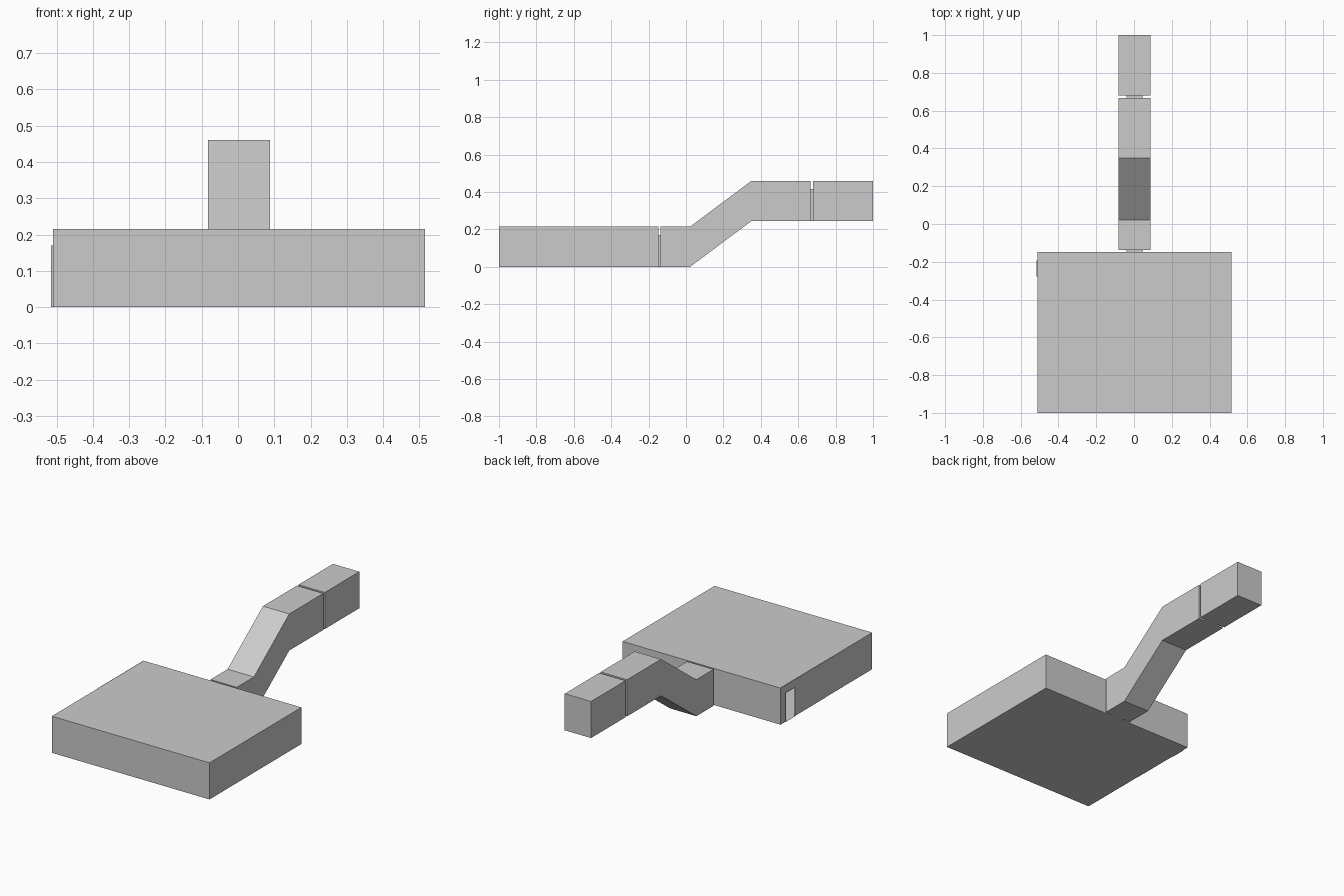
import bpy

if "Cube" in bpy.data.objects:
    bpy.data.objects.remove(bpy.data.objects["Cube"])

CX = 0.0025          # shared centre line of the rooms and passage
HALF_DOOR = 0.0425   # half the doorway width
DOOR_H = 0.17


def make(name, faces):
    """Build an object from a list of polygons, sharing equal corners."""
    verts, index, polys = [], {}, []
    for face in faces:
        poly = []
        for p in face:
            key = tuple(round(c, 5) for c in p)
            if key not in index:
                index[key] = len(verts)
                verts.append(key)
            poly.append(index[key])
        polys.append(poly)
    mesh = bpy.data.meshes.new(name)
    mesh.from_pydata(verts, [], polys)
    mesh.update()
    obj = bpy.data.objects.new(name, mesh)
    bpy.context.collection.objects.link(obj)
    return obj


def wall_outline(a, b, z0, z1, door=None):
    """Wall as (along, height) points; a door cuts a notch up from the floor."""
    pts = [(a, z0)]
    if door is not None:
        l, r, t = door - HALF_DOOR, door + HALF_DOOR, z0 + DOOR_H
        pts += [(l, z0), (l, t), (r, t), (r, z0)]
    return pts + [(b, z0), (b, z1), (a, z1)]


def x_wall(x, a, b, z0, z1, door=None, flip=False):
    f = [(x, y, z) for y, z in wall_outline(a, b, z0, z1, door)]
    return f[::-1] if flip else f


def y_wall(y, a, b, z0, z1, door=None, flip=False):
    f = [(x, y, z) for x, z in wall_outline(a, b, z0, z1, door)]
    return f[::-1] if flip else f


def passage(name, profile, half, front_door, back_door):
    """Side profile (lower line, upper line) swept across x, with end walls."""
    low, high = profile
    x0, x1 = CX - half, CX + half
    loop = low + high[::-1]
    faces = [[(x1, y, z) for y, z in loop], [(x0, y, z) for y, z in loop[::-1]]]
    for line, up in ((low, False), (high, True)):
        for (ya, za), (yb, zb) in zip(line, line[1:]):
            f = [(x0, ya, za), (x1, ya, za), (x1, yb, zb), (x0, yb, zb)]
            faces.append(f if up else f[::-1])
    faces.append(y_wall(low[0][0], x0, x1, low[0][1], high[0][1], front_door))
    faces.append(y_wall(low[-1][0], x0, x1, low[-1][1], high[-1][1], back_door, True))
    return make(name, faces)


def door_sleeve(name, y0, y1, z):
    """Short open tube joining two doorways."""
    a, b, t = CX - HALF_DOOR, CX + HALF_DOOR, z + DOOR_H
    ring = [(a, z), (b, z), (b, t), (a, t)]
    make(name, [[(p[0], y0, p[1]), (q[0], y0, q[1]), (q[0], y1, q[1]), (p[0], y1, p[1])]
                for p, q in zip(ring, ring[1:] + ring[:1])])


# Main hall, open at the back and left doorways
X0, X1, Y0, Y1, H = -0.51, 0.515, -1.0, -0.147, 0.215
SIDE_DOOR_Y, MID = -0.235, -0.574
make("main_hall", [
    [(X0, Y0, 0), (X0, Y1, 0), (X1, Y1, 0), (X1, Y0, 0)],
    [(X0, Y0, H), (X1, Y0, H), (X1, Y1, H), (X0, Y1, H)],
    y_wall(Y0, X0, X1, 0, H),
    y_wall(Y1, X0, X1, 0, H, CX, True),
    x_wall(X1, Y0, Y1, 0, H),
    x_wall(X0, Y0, MID, 0, H, flip=True),
])

# Left wall panel with the side doorway, standing slightly proud
make("side_door_wall", [x_wall(X0 - 0.0015, MID, Y1, 0, H, SIDE_DOOR_Y, True)])

# Side doorway sleeve
a, b = SIDE_DOOR_Y - HALF_DOOR, SIDE_DOOR_Y + HALF_DOOR
ring = [(a, 0), (b, 0), (b, DOOR_H), (a, DOOR_H)]
make("side_door_sleeve", [
    [(X0, *p), (X0, *q), (-0.515, *q), (-0.515, *p)]
    for p, q in zip(ring, ring[1:] + ring[:1])])

# Sloping passage up to the higher level
LOW, UP = 0.245, 0.46
passage("ramp_passage",
        ([(-0.137, 0), (0.022, 0), (0.35, LOW), (0.666, LOW)],
         [(-0.137, H), (0.022, H), (0.35, UP), (0.666, UP)]), 0.0855, CX, CX)

# End chamber, closed at the far side
passage("end_chamber", ([(0.68, LOW), (1.0, LOW)], [(0.68, UP), (1.0, UP)]),
        0.0855, CX, None)

# Doorway sleeves between the rooms
door_sleeve("hall_door_sleeve", Y1, -0.137, 0)
door_sleeve("chamber_door_sleeve", 0.666, 0.68, LOW)
